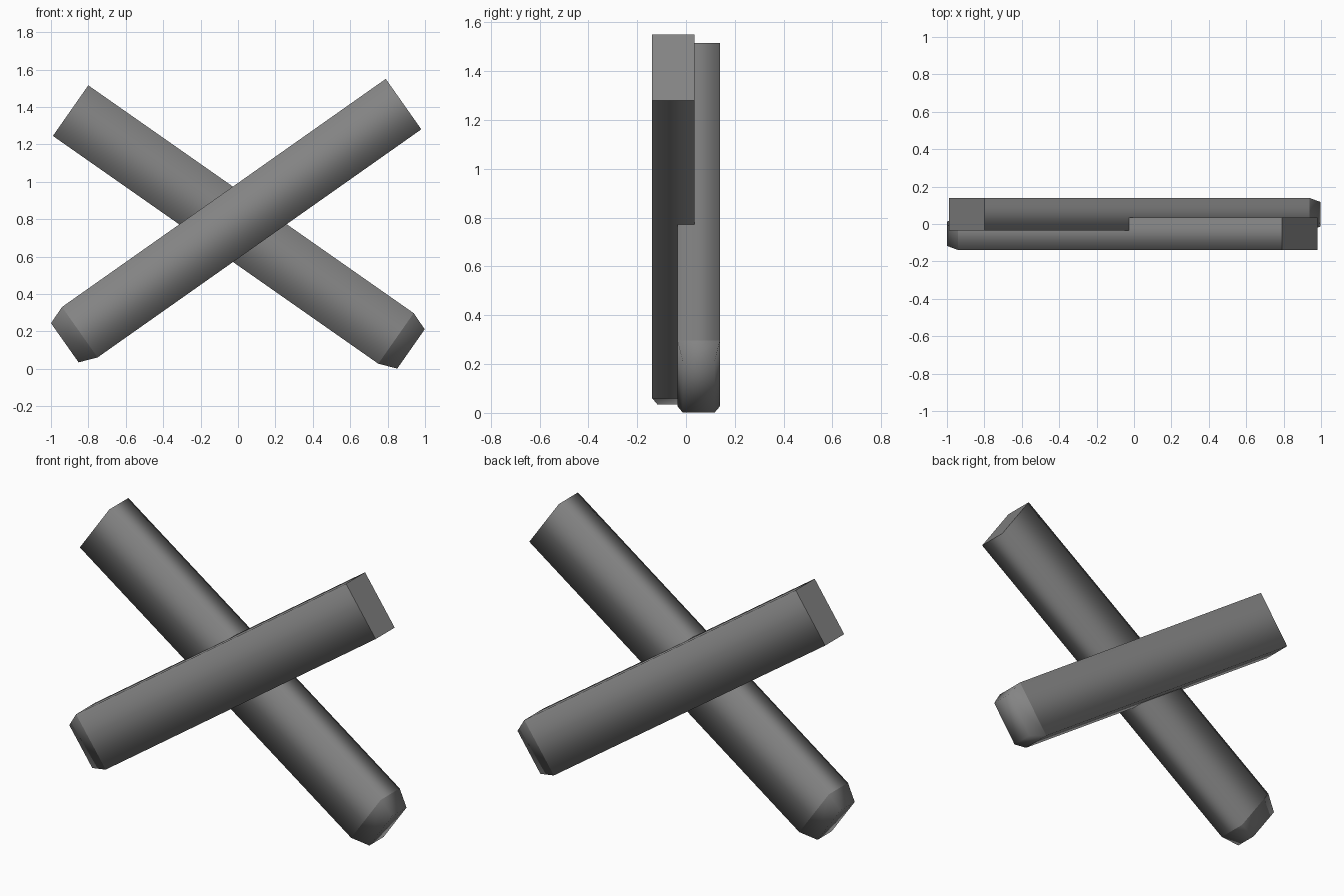
import bpy, bmesh
from mathutils import Vector

default = bpy.data.objects.get("Cube")
if default:
    bpy.data.objects.remove(default, do_unlink=True)

# Single flat colour
grey = bpy.data.materials.new("mid_grey")
grey.use_nodes = True
colour = (0.23, 0.23, 0.23, 1)
grey.diffuse_color = colour
grey.node_tree.nodes["Principled BSDF"].inputs["Base Color"].default_value = colour

HALF_WIDTH, HALF_DEPTH = 0.165, 0.087
TIP_LENGTH, TIP_INSET_WIDTH, TIP_INSET_DEPTH = 0.098, 0.037, 0.022


def make_bar(name, head, tip):
    """Rectangular bar with a square head and a tapered tip."""
    head, tip = Vector(head), Vector(tip)
    along = (tip - head).normalized()
    depth = Vector((0, 1, 0))
    across = depth.cross(along)
    bm = bmesh.new()

    def ring(centre, w, d):
        return [bm.verts.new(centre + across * w * a + depth * d * b)
                for a, b in ((-1, -1), (1, -1), (1, 1), (-1, 1))]

    rings = [
        ring(head, HALF_WIDTH, HALF_DEPTH),
        ring(tip - along * TIP_LENGTH, HALF_WIDTH, HALF_DEPTH),
        ring(tip, HALF_WIDTH - TIP_INSET_WIDTH, HALF_DEPTH - TIP_INSET_DEPTH),
    ]
    for first, second in zip(rings, rings[1:]):
        for i in range(4):
            j = (i + 1) % 4
            bm.faces.new((first[i], first[j], second[j], second[i]))
    bm.faces.new(rings[0])
    bm.faces.new(rings[-1])
    bmesh.ops.recalc_face_normals(bm, faces=bm.faces)

    # Soft long edges, crisp edges round the head and where the taper begins
    for face in bm.faces:
        face.smooth = True
    for loop in rings[:2]:
        for i in range(4):
            bm.edges.get((loop[i], loop[(i + 1) % 4])).smooth = False

    mesh = bpy.data.meshes.new(name)
    bm.to_mesh(mesh)
    bm.free()
    mesh.materials.append(grey)
    bar = bpy.data.objects.new(name, mesh)
    bpy.context.collection.objects.link(bar)
    return bar


# Two crossed bars, one in front of the other
make_bar("front_bar", (0.885, -0.052, 1.415), (-0.926, -0.052, 0.139))
make_bar("back_bar", (-0.895, 0.052, 1.38), (0.925, 0.052, 0.106))
